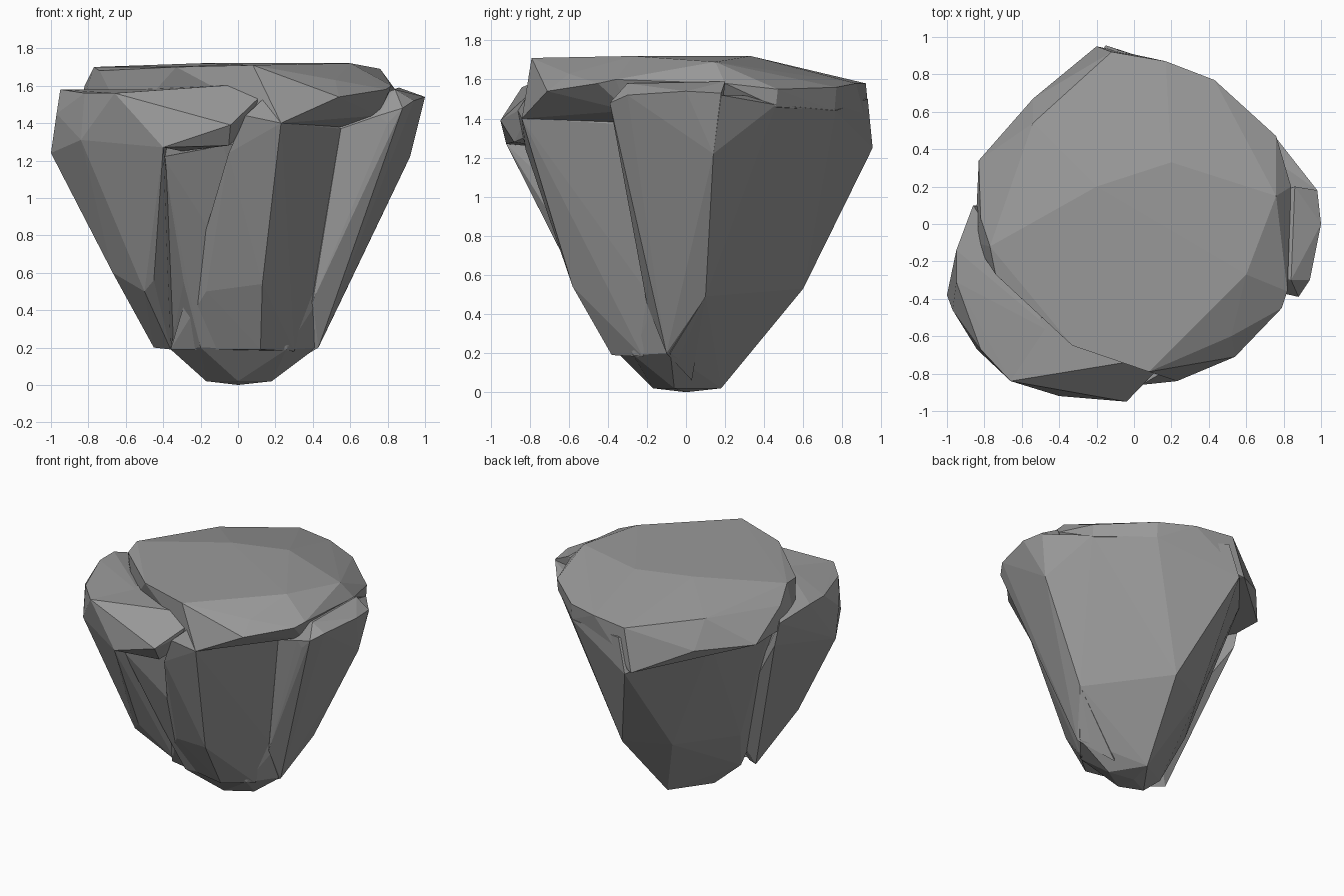
import bpy, bmesh

stone = bpy.data.materials.new("grey stone")
stone.diffuse_color = (0.32, 0.32, 0.32, 1)


def hull(name, pts):
    """Faceted chunk of rock: convex hull of a few corner points."""
    bm = bmesh.new()
    for p in pts:
        bm.verts.new(p)
    res = bmesh.ops.convex_hull(bm, input=bm.verts[:])
    junk = {g for g in res["geom_interior"] + res["geom_unused"] if isinstance(g, bmesh.types.BMVert)}
    bmesh.ops.delete(bm, geom=[v for v in junk if v.is_valid], context='VERTS')
    bmesh.ops.recalc_face_normals(bm, faces=bm.faces[:])
    me = bpy.data.meshes.new(name)
    bm.to_mesh(me)
    bm.free()
    me.materials.append(stone)
    ob = bpy.data.objects.new(name, me)
    bpy.context.collection.objects.link(ob)
    return ob


# tapering main body with big flat back walls
rock = hull("boulder", [
    (0, 0, 0), (-.17, -.1, .02), (.18, -.06, .02), (0, -.17, .02), (.03, .18, .02),
    (-.36, -.15, .19), (-.2, -.35, .2), (.42, -.08, .2), (.26, -.27, .19),
    (.57, .1, .49), (.12, .6, .53), (-.2, .45, .53), (-.46, 0, .5), (-.29, -.5, .55),
    (.92, .14, 1.22), (-.15, .955, 1.25), (-.77, .1, 1.42), (-.56, .5, 1.42),
    (-.4, -.81, 1.22), (-.08, -.66, 1.28), (.5, -.3, 1.37), (-.7, -.4, 1.25),
    (.98, .18, 1.52), (.76, .46, 1.47), (.43, .765, 1.44), (-.08, .93, 1.5)])

# broad cap with the nearly flat top, sloping down to the back
cap = hull("top_slab", [
    (-.77, -.12, 1.70), (-.74, -.27, 1.68), (-.33, -.65, 1.70), (.08, -.79, 1.71),
    (.44, -.4, 1.71), (.6, -.27, 1.72), (.76, .15, 1.69), (.2, .33, 1.72),
    (-.2, .2, 1.72), (-.12, .92, 1.58), (.17, .87, 1.58), (.43, .77, 1.56), (.76, .47, 1.55),
    (-.54, .54, 1.62), (-.82, .03, 1.6), (-.83, .34, 1.42), (-.54, .67, 1.42),
    (-.2, .95, 1.27), (.43, .76, 1.44), (.76, .46, 1.46), (.84, .2, 1.58),
    (.82, -.36, 1.6), (.79, -.45, 1.58), (.52, -.6, 1.63), (.54, -.71, 1.54),
    (.36, -.75, 1.47), (.23, -.84, 1.4), (.55, -.3, 1.38), (.75, -.3, 1.44),
    (.1, -.74, 1.42), (-.6, -.4, 1.4), (-.85, -.1, 1.45)])

# big lobe bulging out at the left front
lobe = hull("left_lobe", [
    (-1, -.38, 1.24), (-.97, -.46, 1.45), (-.95, -.31, 1.58), (-.95, -.14, 1.58),
    (-.86, .1, 1.5), (-.82, .1, 1.32), (-.84, -.67, 1.31), (-.82, -.67, 1.56),
    (-.66, -.84, 1.56), (-.4, -.92, 1.27), (-.4, -.6, 1.58), (-.67, -.4, .6),
    (-.5, -.53, .5), (-.45, -.56, .56), (-.45, -.2, .2), (-.36, -.25, .19), (-.3, -.1, .5)])

# ledge running from the lobe across the front
ledge = hull("front_ledge", [
    (-.66, -.84, 1.56), (-.4, -.92, 1.27), (-.04, -.95, 1.39), (-.05, -.88, 1.28),
    (.04, -.86, 1.44), (-.12, -.74, 1.58), (-.5, -.5, 1.58), (.2, -.7, 1.62),
    (-.3, -.7, 1.25), (.1, -.6, 1.4)])

# vertical rib in the middle of the front, its right wall cutting back deeply
rib = hull("front_rib", [
    (-.05, -.82, 1.24), (.04, -.86, 1.44), (.23, -.84, 1.4), (.21, -.76, 1.6),
    (.55, -.3, 1.37), (.13, -.58, .54), (-.17, -.5, .5),
    (.41, -.19, .5), (.12, -.38, .19), (-.36, -.28, .19), (.3, -.22, .18), (0, -.2, .9)])

# buttress on the right side
buttress = hull("right_buttress", [
    (1, 0, 1.54), (.98, .18, 1.53), (.94, -.3, 1.52), (.88, -.39, 1.48), (.92, .14, 1.22),
    (.86, .2, 1.59), (.84, -.3, 1.58), (.8, -.37, 1.4), (.55, -.3, 1.37), (.75, -.36, 1.44),
    (.43, -.1, .2), (.4, -.2, .45), (.57, .1, .49), (.2, .03, .06), (.3, 0, 1.4)])

# fuse all chunks into one boulder
parts = (cap, lobe, ledge, rib, buttress)
for part in parts:
    mod = rock.modifiers.new("fuse_" + part.name, 'BOOLEAN')
    mod.operation = 'UNION'
    mod.solver = 'EXACT'
    mod.object = part
dg = bpy.context.evaluated_depsgraph_get()
fused = bpy.data.meshes.new_from_object(rock.evaluated_get(dg))
rock.modifiers.clear()
rock.data = fused
for part in parts:
    bpy.data.objects.remove(part)
